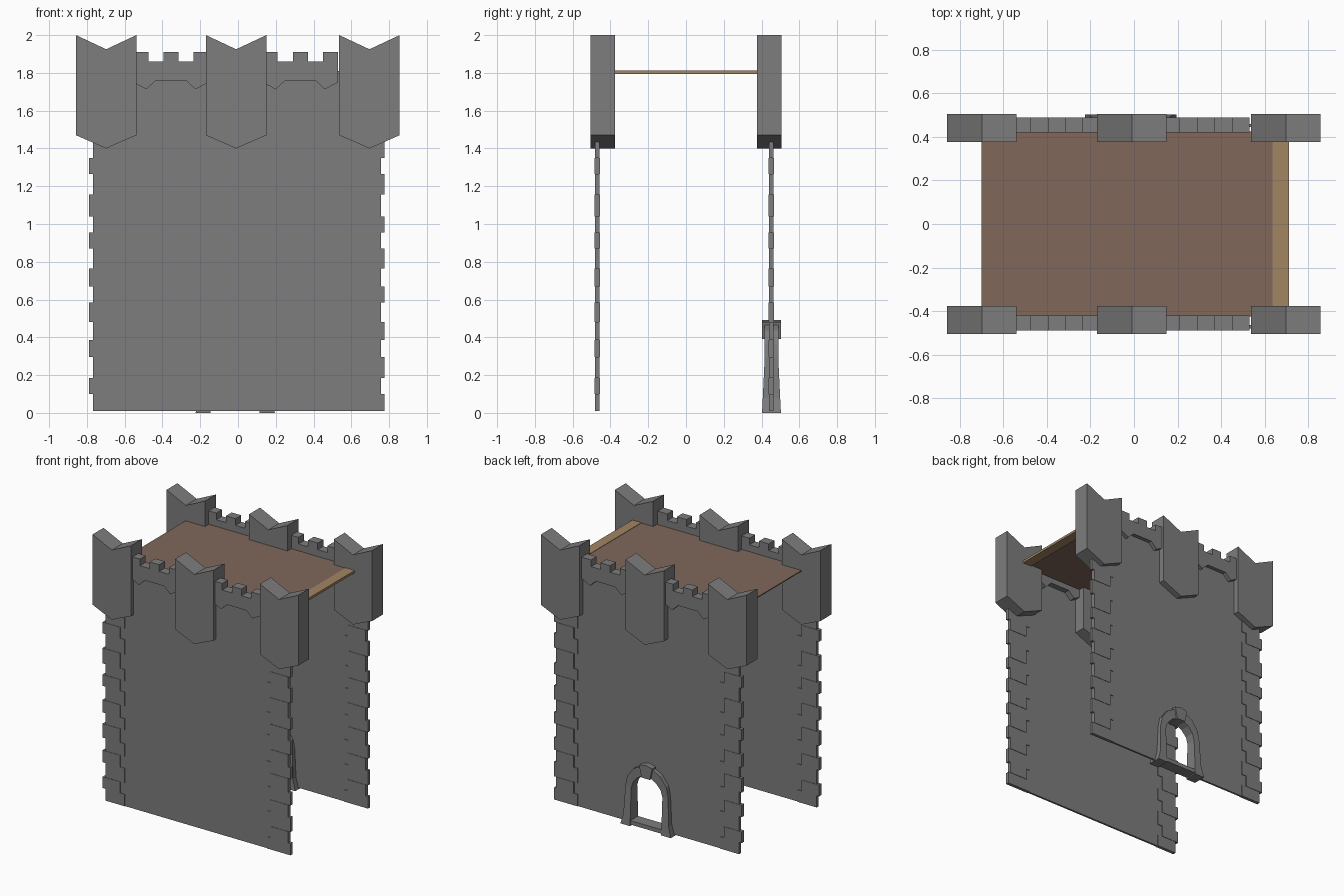
import bpy, bmesh

if "Cube" in bpy.data.objects:
    bpy.data.objects.remove(bpy.data.objects["Cube"])


def material(name, rgb):
    m = bpy.data.materials.new(name)
    m.diffuse_color = (*rgb, 1)
    m.use_nodes = True
    m.node_tree.nodes["Principled BSDF"].inputs["Base Color"].default_value = m.diffuse_color
    return m


STONE = material("grey_stone", (0.205, 0.205, 0.205))
BROWN = material("brown_deck", (0.215, 0.135, 0.102))
TAN = material("tan_wood", (0.36, 0.235, 0.125))


def finish(bm, name, mat):
    bmesh.ops.recalc_face_normals(bm, faces=bm.faces)
    me = bpy.data.meshes.new(name)
    bm.to_mesh(me)
    bm.free()
    me.materials.append(mat)
    ob = bpy.data.objects.new(name, me)
    bpy.context.collection.objects.link(ob)
    return ob


def add_prism(bm, pts, y0, y1):
    """Extrude an x-z outline from y0 to y1."""
    a = [bm.verts.new((x, y0, z)) for x, z in pts]
    b = [bm.verts.new((x, y1, z)) for x, z in pts]
    n = len(pts)
    bm.faces.new(a)
    bm.faces.new(b[::-1])
    for i in range(n):
        bm.faces.new((a[i], a[(i + 1) % n], b[(i + 1) % n], b[i]))


def prism(name, pts, y0, y1, mat=STONE):
    bm = bmesh.new()
    add_prism(bm, pts, y0, y1)
    return finish(bm, name, mat)


def rect(x0, x1, z0, z1):
    return [(x0, z0), (x1, z0), (x1, z1), (x0, z1)]


DOOR_X, DOOR_Y = -0.015, 0.4525

# Main walls, the back one with a doorway
top = [(0.755, 1.8), (-0.765, 1.8)]
prism("front_wall", [(-0.765, 0.01), (0.755, 0.01)] + top, -0.478, -0.463)
door = [(-0.15, 0.01), (-0.15, 0.28), (-0.135, 0.34), (-0.09, 0.4), (0, 0.43),
        (0.09, 0.4), (0.135, 0.34), (0.15, 0.28), (0.15, 0.01)]
door = [(x + DOOR_X, z) for x, z in door]
prism("back_wall", [(-0.765, 0.01)] + door + [(0.755, 0.01)] + top, 0.444, 0.459)

# Corner stones, alternating long and shifted
levels = [0.01, 0.1, 0.185, 0.295, 0.385, 0.48, 0.585, 0.67, 0.765, 0.87,
          0.955, 1.04, 1.155, 1.265, 1.35, 1.45]
for wall, yc in (("front", -0.47), ("back", 0.452)):
    bm = bmesh.new()
    for i, (z0, z1) in enumerate(zip(levels, levels[1:])):
        odd = i % 2
        h = 0.015 if odd else 0.012
        left = (-0.79, -0.645) if odd else (-0.768, -0.607)
        right = (0.61, 0.757) if odd else (0.58, 0.775)
        for x0, x1 in (left, right):
            add_prism(bm, rect(x0, x1, z0, z1), yc - h, yc + h)
    finish(bm, wall + "_corner_stones", STONE)

# Turrets and battlements on both walls
for wall, s in (("front", -1), ("back", 1)):
    for part, xc in (("left", -0.698), ("middle", -0.01), ("right", 0.696)):
        prism(f"{wall}_{part}_turret",
              [(xc - 0.16, 1.47), (xc, 1.4), (xc + 0.16, 1.47),
               (xc + 0.16, 2.0), (xc, 1.925), (xc - 0.16, 2.0)],
              s * 0.375, s * 0.505)
    for part, xc in (("left", -0.355), ("right", 0.33)):
        half = [(0.2, 1.75), (0.2, 1.91), (0.12, 1.91), (0.12, 1.86),
                (0.04, 1.86), (0.04, 1.91)]
        wave = [(0.08, 1.76), (0.13, 1.713)]
        pts = ([(xc + x, z) for x, z in wave + half]
               + [(xc - x, z) for x, z in (wave + half)[::-1]])
        prism(f"{wall}_{part}_battlement", pts, s * 0.42, s * 0.488)

# Roof deck and end plank
prism("roof_deck", rect(-0.7, 0.64, 1.802, 1.809), -0.425, 0.425, BROWN)
prism("end_plank", rect(0.635, 0.71, 1.794, 1.812), -0.42, 0.42, TAN)

# Door surround: swept arch with flared feet
# (inner x, inner z, outer x, outer z, half depth)
stations = [(0.13, 0, 0.21, 0, 0.05), (0.13, 0.08, 0.188, 0.08, 0.046),
            (0.13, 0.28, 0.178, 0.29, 0.036), (0.115, 0.33, 0.163, 0.365, 0.036),
            (0.075, 0.375, 0.11, 0.435, 0.038), (0.03, 0.4, 0.045, 0.468, 0.038)]
stations += [(-a, b, -c, d, e) for a, b, c, d, e in stations[::-1]]
bm = bmesh.new()
rings = []
for xi, zi, xo, zo, h in stations:
    rings.append([bm.verts.new((DOOR_X + x, DOOR_Y + y, z))
                  for x, z, y in ((xi, zi, -h), (xo, zo, -h), (xo, zo, h), (xi, zi, h))])
for a, b in zip(rings, rings[1:]):
    for i in range(4):
        j = (i + 1) % 4
        bm.faces.new((a[i], a[j], b[j], b[i]))
bm.faces.new(rings[0])
bm.faces.new(rings[-1])
finish(bm, "door_arch", STONE)

# Keystone and door sill
prism("keystone", [(DOOR_X + x, z) for x, z in
                   ((-0.035, 0.392), (0.035, 0.392), (0.055, 0.48), (0, 0.493), (-0.055, 0.48))],
      DOOR_Y - 0.05, DOOR_Y + 0.05)
prism("door_sill", rect(DOOR_X - 0.16, DOOR_X + 0.16, 0.01, 0.04),
      DOOR_Y - 0.045, DOOR_Y + 0.045)
